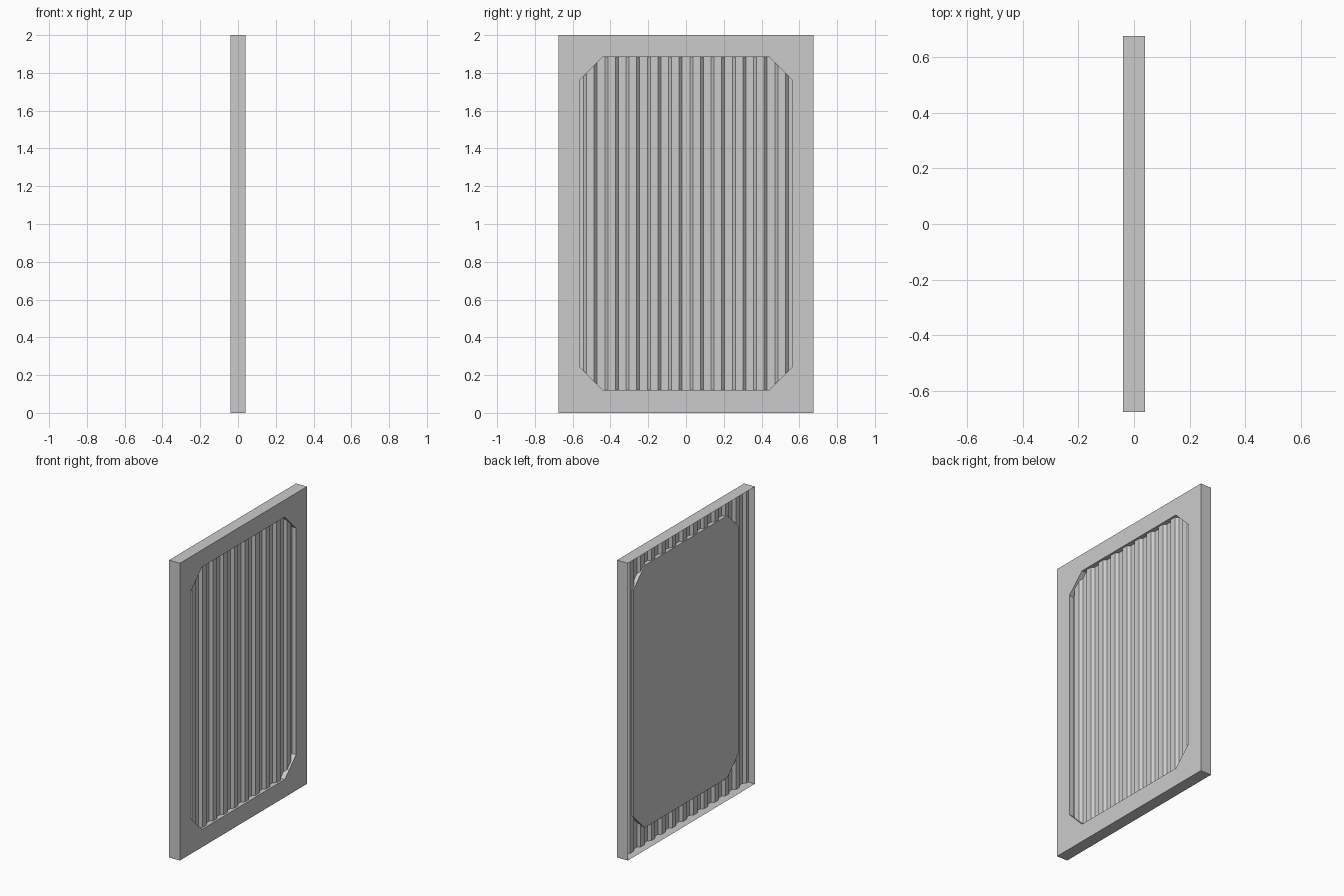
import bpy, bmesh

if "Cube" in bpy.data.objects:
    bpy.data.objects.remove(bpy.data.objects["Cube"])

W, H, T = 0.675, 2.0, 0.04          # half width, height, half thickness
OY, Z0, Z1, C = 0.56, 0.12, 1.885, 0.12  # octagonal recess and its corner cut
FLOOR = 0.0                          # depth of the recess floor


def finish(name, bm):
    mesh = bpy.data.meshes.new(name)
    bm.to_mesh(mesh)
    bm.free()
    ob = bpy.data.objects.new(name, mesh)
    bpy.context.collection.objects.link(ob)
    return ob


def loop(bm, pts, x):
    return [bm.verts.new((x, y, z)) for y, z in pts]


def band(bm, a, b):
    n = len(a)
    for i in range(n):
        bm.faces.new((a[i], a[(i + 1) % n], b[(i + 1) % n], b[i]))


rect = [(-W, 0), (W, 0), (W, H), (-W, H)]
octagon = [(-OY + C, Z0), (OY - C, Z0), (OY, Z0 + C), (OY, Z1 - C),
           (OY - C, Z1), (-OY + C, Z1), (-OY, Z1 - C), (-OY, Z0 + C)]

# open-backed tray: outer rim, front face with octagonal recess
bm = bmesh.new()
back, front = loop(bm, rect, -T), loop(bm, rect, T)
rim, floor = loop(bm, octagon, T), loop(bm, octagon, FLOOR)
band(bm, back, front)
for i in range(4):
    j = (i + 1) % 4
    # straight side of the frame, then the corner triangle
    bm.faces.new((front[i], front[j], rim[2 * i + 1], rim[2 * i]))
    bm.faces.new((front[j], rim[(2 * i + 2) % 8], rim[2 * i + 1]))
band(bm, rim, floor)
bm.faces.new(floor)
finish("panel_frame", bm)

# corrugated sheet spanning the whole panel
PITCH, SLOPE, LOW, HIGH = 2 * W / 24, 0.008, 0.008, 0.026
profile = [(-W, LOW)]
for k in range(24):
    y = -W + (k + 0.5) * PITCH
    a, b = (LOW, HIGH) if k % 2 == 0 else (HIGH, LOW)
    profile += [(y - SLOPE, a), (y + SLOPE, b)]
profile.append((W, LOW))
bm = bmesh.new()
cols = [(bm.verts.new((x, y, 0)), bm.verts.new((x, y, H))) for y, x in profile]
for (a, b), (c, d) in zip(cols, cols[1:]):
    bm.faces.new((a, c, d, b))
finish("corrugated_sheet", bm)
